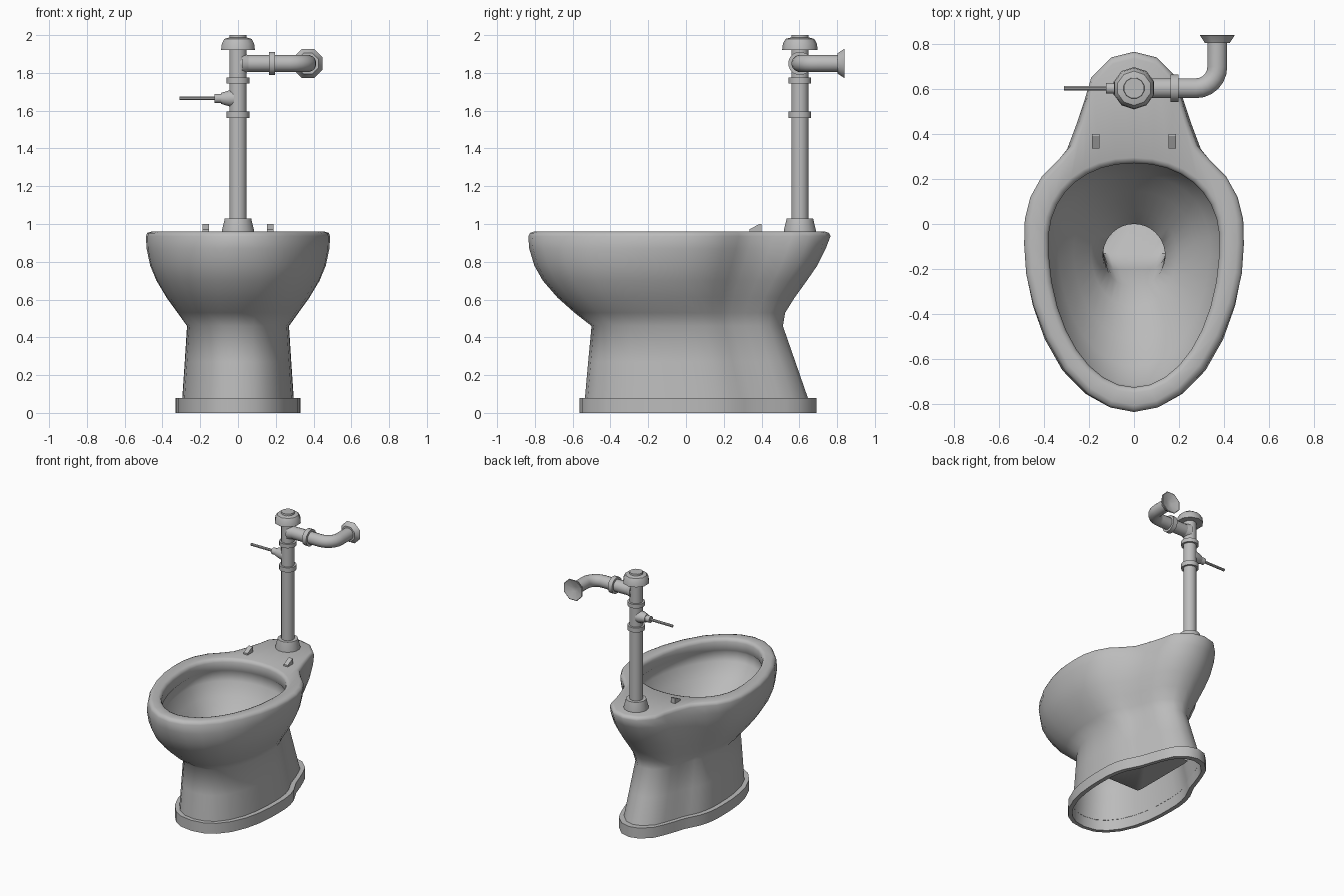
import bpy, bmesh, math
from mathutils import Vector

cube = bpy.data.objects.get("Cube")
if cube:
    bpy.data.objects.remove(cube, do_unlink=True)

# One grey glaze for everything
grey = bpy.data.materials.new("plain_grey")
grey.use_nodes = True
grey.diffuse_color = (0.5, 0.5, 0.5, 1)
grey.node_tree.nodes["Principled BSDF"].inputs["Base Color"].default_value = (0.5, 0.5, 0.5, 1)


def finish(name, bm, angle):
    bmesh.ops.recalc_face_normals(bm, faces=bm.faces)
    mesh = bpy.data.meshes.new(name)
    bm.to_mesh(mesh)
    bm.free()
    mesh.materials.append(grey)
    obj = bpy.data.objects.new(name, mesh)
    bpy.context.collection.objects.link(obj)
    bpy.ops.object.select_all(action='DESELECT')
    obj.select_set(True)
    bpy.context.view_layer.objects.active = obj
    bpy.ops.object.shade_smooth_by_angle(angle=math.radians(angle))


def loft(name, rings, cap_end=True, angle=40):
    """Skin a list of equal-length point rings."""
    bm = bmesh.new()
    loops = [[bm.verts.new(p) for p in ring] for ring in rings]
    for a, b in zip(loops, loops[1:]):
        for i in range(len(a)):
            j = (i + 1) % len(a)
            bm.faces.new((a[i], a[j], b[j], b[i]))
    bm.faces.new(loops[0][::-1])
    if cap_end:
        bm.faces.new(loops[-1])
    finish(name, bm, angle)


def circle(center, direction, radius, sides):
    rot = Vector(direction).to_track_quat('Z', 'Y')
    return [Vector(center) + rot @ Vector((radius * math.cos(t), radius * math.sin(t), 0))
            for t in (2 * math.pi * (i + 0.5) / sides for i in range(sides))]


def lathe(name, origin, direction, profile, sides=16):
    """Turn (distance, radius) pairs around an axis."""
    d = Vector(direction)
    loft(name, [circle(Vector(origin) + d * t, d, r, sides) for t, r in profile])


# Half outline of the bowl seen from above, front to back
FRONT, BACK, WIDE = -0.835, 0.765, 0.488
OUTLINE = [(0, FRONT), (0.105, -0.815), (0.205, -0.757), (0.308, -0.652), (0.39, -0.51),
           (0.447, -0.36), (0.479, -0.22), (WIDE, -0.09), (0.485, 0.02), (0.46, 0.12),
           (0.41, 0.21), (0.34, 0.28), (0.28, 0.35), (0.24, 0.46), (0.21, 0.56),
           (0.19, 0.65), (0.1, 0.74), (0, BACK)]
STEPS = len(OUTLINE) - 1


def mirrored(half, z):
    pts = half + [(-x, y) for x, y in half[-2:0:-1]]
    return [(x, y, z) for x, y in pts]


def section(z, front, back, wide, fill=0.0):
    """Outline fitted to a length and width; fill rounds it toward an oval."""
    half = []
    for x, y in OUTLINE:
        v = (y - FRONT) / (BACK - FRONT)
        if v < 0.46:
            oval, amount = (1 - (1 - v / 0.46) ** 2.3) ** (1 / 2.3), min(1, 2 * fill)
        else:
            oval, amount = math.sqrt(max(0, 1 - (2 * v - 1) ** 2)), fill
        u = x / WIDE
        u += amount * max(0, oval - u)
        half.append((u * wide, front + v * (back - front)))
    return mirrored(half, z)


def egg(z, grow=0.0, blend=0.0):
    """Bowl opening, blending toward the round throat."""
    half = []
    for i in range(STEPS + 1):
        a = math.pi * i / STEPS
        s, c = math.sin(a), -math.cos(a)
        power = 1.0 if c < 0 else 0.93
        x = (0.38 + grow) * max(s, 0) ** power
        y = -0.08 + ((0.645 if c < 0 else 0.35) + grow) * math.copysign(abs(c) ** power, c)
        tx, ty = 0.138 * s, -0.14 + 0.14 * c
        half.append((x + (tx - x) * blend, y + (ty - y) * blend))
    return mirrored(half, z)


def trap(z, wide, front, back, square):
    """Throat ring; square above 1 flattens its four sides into a box."""
    half = []
    for i in range(STEPS + 1):
        a = math.pi * i / STEPS
        s, c = min(1, square * math.sin(a)), max(-1, min(1, -square * math.cos(a)))
        half.append((wide * s, (front + back) / 2 + c * (back - front) / 2))
    return mirrored(half, z)


# Trapway, bowl, rim, pedestal and hollow foot as one continuous shell
shell = [
    trap(0.16, 0.15, -0.13, 0.41, 1.42),
    trap(0.29, 0.145, -0.2, 0.2, 1.2),
    egg(0.42, blend=1),
    egg(0.50, 0.02, 0.8),
    egg(0.60, 0.02, 0.5),
    egg(0.70, 0.02, 0.24),
    egg(0.79, 0.02, 0.06),
    egg(0.85, 0.015),
    egg(0.87),
    egg(0.935),
    egg(0.953, 0.008),
    egg(0.96, 0.025),
    section(0.96, -0.805, 0.735, 0.458),
    section(0.953, -0.825, 0.757, 0.48),
    section(0.935, FRONT, BACK, WIDE),
    section(0.87, -0.83, 0.74, 0.484, 0.13),
    section(0.78, -0.803, 0.695, 0.465, 0.24),
    section(0.70, -0.758, 0.64, 0.432, 0.3),
    section(0.61, -0.68, 0.575, 0.378, 0.37),
    section(0.53, -0.59, 0.525, 0.32, 0.42),
    section(0.46, -0.50, 0.513, 0.27, 0.45),
    section(0.27, -0.518, 0.579, 0.282, 0.48),
    section(0.08, -0.535, 0.645, 0.295, 0.5),
    section(0.08, -0.565, 0.69, 0.33, 0.5),
    section(0.0, -0.565, 0.69, 0.33, 0.5),
    section(0.0, -0.537, 0.65, 0.298, 0.5),
    section(0.078, -0.534, 0.643, 0.294, 0.5),
]
loft("bowl_and_pedestal", shell, cap_end=False, angle=64)

# Seat hinge wedges
for side, label in ((1, "left"), (-1, "right")):
    wedge = [[(side * 0.17 + dx, y, z) for y, z in
              ((0.335, 0.955), (0.4, 0.955), (0.4, 1.0), (0.39, 1.0), (0.335, 0.972))]
             for dx in (-0.017, 0.017)]
    loft(label + "_seat_hinge", wedge, angle=20)

# Flush valve stack
PIPE_Y = 0.603
UP = (0, 0, 1)
base = (0, PIPE_Y, 0)
lathe("spud_flange", base, UP, [(0.955, 0.087), (0.965, 0.087), (1.03, 0.071)])
lathe("riser_pipe", base, UP, [(1.02, 0.046), (1.94, 0.046)])
for name, low, high in (("lower_collar", 1.56, 1.595), ("upper_collar", 1.745, 1.775)):
    lathe(name, base, UP, [(low, 0.061), (high, 0.061)])
lathe("valve_cap", base, UP, [(1.922, 0.094), (1.955, 0.09), (1.98, 0.076), (1.988, 0.045)], 10)
lathe("cap_button", base, UP, [(1.98, 0.048), (2.0, 0.046)], 12)

# Flush handle
hub = (0, PIPE_Y, 1.665)
OUT = (-1, 0, 0)
lathe("handle_boss", hub, OUT, [(0.02, 0.046), (0.045, 0.044), (0.09, 0.03)], 12)
lathe("handle_hub", hub, OUT, [(0.085, 0.025), (0.125, 0.025)], 12)
lathe("handle_lever", hub, OUT, [(0.12, 0.01), (0.31, 0.01)], 8)

# Supply pipe with its elbow, collar and wall flange
END_X, SUPPLY_Z, BEND = 0.37, 1.85, 0.095
RADIUS = 0.045
rings = [circle((0.0, PIPE_Y, SUPPLY_Z), (1, 0, 0), RADIUS, 16)]
bend_x, bend_y = END_X - BEND, PIPE_Y + BEND
for k in range(7):
    a = math.pi / 2 * k / 6
    heading = Vector((math.cos(a), math.sin(a), 0))
    spot = (bend_x + BEND * math.sin(a), bend_y - BEND * math.cos(a), SUPPLY_Z)
    ring = circle(spot, heading, RADIUS, 16)
    # Turn each ring to line up with the one before
    start = min(range(16), key=lambda i: (ring[i] - rings[-1][0] - Vector(spot)
                                          + sum(rings[-1], Vector()) / 16).length)
    rings.append(ring[start:] + ring[:start])
rings.append([p + Vector((0, 0.815 - bend_y, 0)) for p in rings[-1]])
loft("supply_pipe", rings)
side_axis = (0, PIPE_Y, SUPPLY_Z)
lathe("supply_joint", side_axis, (1, 0, 0), [(0.02, 0.056), (0.055, 0.045)])
lathe("supply_collar", side_axis, (1, 0, 0), [(0.163, 0.062), (0.197, 0.062)])
lathe("wall_flange", (END_X, 0, SUPPLY_Z), (0, 1, 0),
      [(0.803, 0.06), (0.808, 0.062), (0.838, 0.084), (0.84, 0.08), (0.818, 0.02)], 8)
